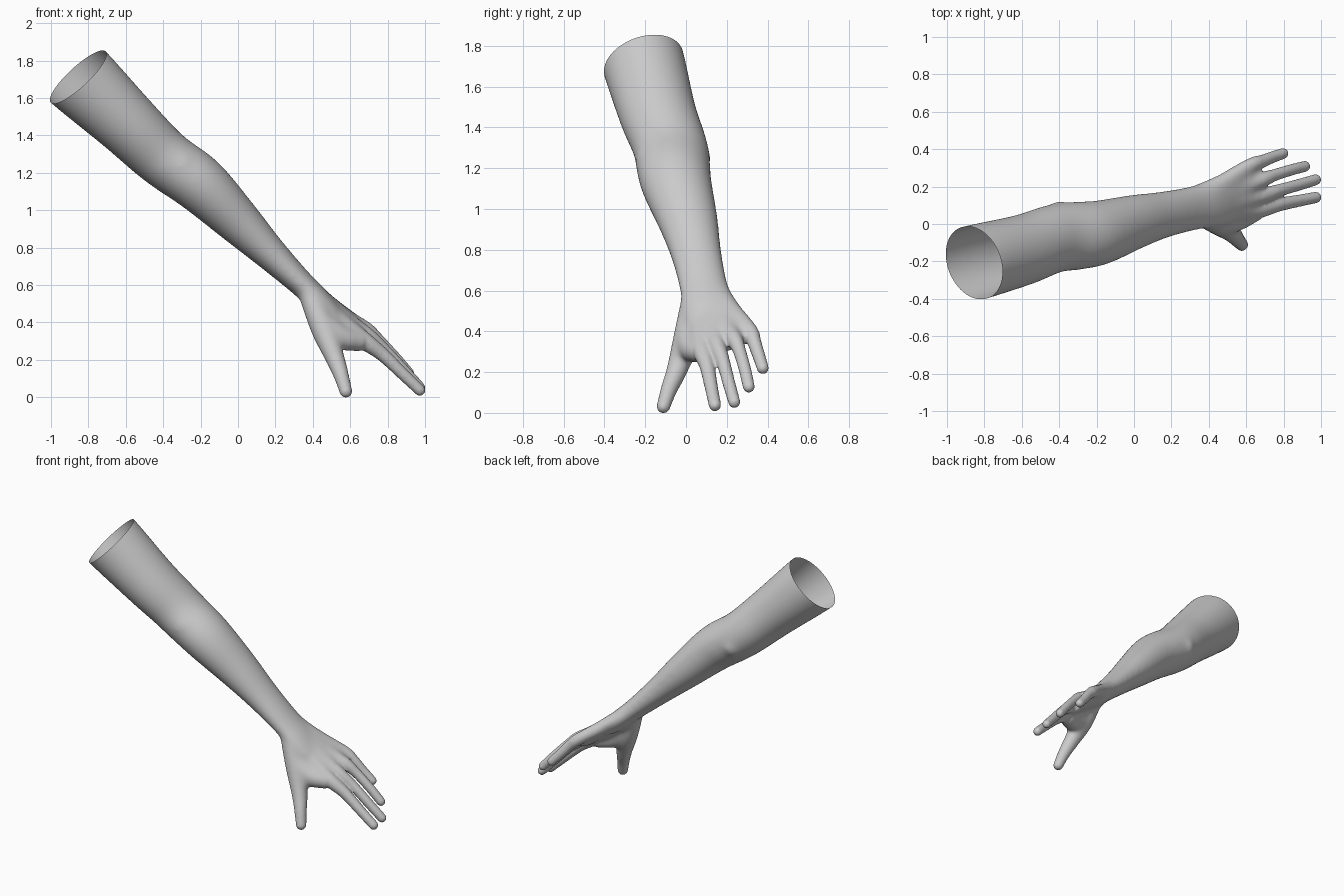
import bpy, bmesh, math
from mathutils import Vector

if "Cube" in bpy.data.objects:
    bpy.data.objects.remove(bpy.data.objects["Cube"])

bm = bmesh.new()


def spline(p, steps):
    """Catmull-Rom through rows of (x, y, z, half width, half thickness)."""
    p = [Vector(q) for q in p]
    e = [2 * p[0] - p[1]] + p + [2 * p[-1] - p[-2]]
    out = []
    for i in range(1, len(e) - 2):
        a, b, c, d = e[i - 1:i + 3]
        for k in range(steps):
            t = k / steps
            out.append(0.5 * (2 * b + (c - a) * t + (2 * a - 5 * b + 4 * c - d) * t * t
                              + (3 * b - a - 3 * c + d) * t ** 3))
    return out + [p[-1]]


def ball(c, r):
    verts = bmesh.ops.create_uvsphere(bm, u_segments=20, v_segments=12, radius=r)["verts"]
    bmesh.ops.translate(bm, verts=verts, vec=c)


def loft(rows, side=(0, 1, 0), steps=5, n=28):
    """Closed tube with elliptical sections square to its path."""
    s = spline(rows, steps)
    rings = []
    for i, q in enumerate(s):
        c = Vector(q[:3])
        t = (Vector(s[min(i + 1, len(s) - 1)][:3]) - Vector(s[max(i - 1, 0)][:3])).normalized()
        w = Vector(side)
        w = (w - t * w.dot(t)).normalized()
        u = t.cross(w)
        rings.append([bm.verts.new(c + w * q[3] * math.cos(a) + u * q[4] * math.sin(a))
                      for a in (2 * math.pi * k / n for k in range(n))])
    for r0, r1 in zip(rings, rings[1:]):
        for k in range(n):
            m = (k + 1) % n
            bm.faces.new((r0[k], r0[m], r1[m], r1[k]))
    bm.faces.new(rings[0][::-1])
    bm.faces.new(rings[-1])


def limb(points):
    """Round tube with rounded ends from rows of (x, y, z, radius)."""
    loft([(*p, p[3]) for p in points], n=18)
    for p in (points[0], points[-1]):
        ball(p[:3], p[3])


# upper arm, elbow, forearm and wrist
loft([(-1.0, -0.25, 1.855, 0.204, 0.203),
      (-0.855, -0.208, 1.718, 0.204, 0.203),
      (-0.6, -0.14, 1.475, 0.191, 0.175),
      (-0.45, -0.085, 1.33, 0.184, 0.163),
      (-0.36, -0.067, 1.255, 0.184, 0.158),
      (-0.2, -0.05, 1.14, 0.176, 0.153),
      (0.0, 0.01, 0.945, 0.148, 0.123),
      (0.16, 0.05, 0.785, 0.126, 0.094),
      (0.32, 0.085, 0.63, 0.121, 0.072),
      (0.42, 0.11, 0.535, 0.133, 0.066),
      (0.5, 0.13, 0.46, 0.13, 0.055)])

# palm slab
loft([(0.36, 0.1, 0.59, 0.115, 0.06),
      (0.45, 0.125, 0.51, 0.138, 0.06),
      (0.56, 0.165, 0.425, 0.148, 0.052),
      (0.65, 0.19, 0.355, 0.145, 0.044),
      (0.68, 0.198, 0.335, 0.135, 0.038)], side=(-0.07, 0.23, 0.11))

# elbow bumps
ball((-0.4, 0.04, 1.25), 0.083)
ball((-0.31, -0.15, 1.24), 0.1)

# palm bones running into the fingers
limb([(0.40, 0.06, 0.54, 0.045), (0.53, 0.07, 0.42, 0.053), (0.67, 0.08, 0.31, 0.048),
      (0.77, 0.103, 0.235, 0.038), (0.88, 0.124, 0.13, 0.033), (0.972, 0.142, 0.042, 0.031)])
limb([(0.40, 0.09, 0.55, 0.045), (0.55, 0.125, 0.435, 0.05), (0.69, 0.153, 0.335, 0.043),
      (0.78, 0.181, 0.26, 0.034), (0.88, 0.209, 0.155, 0.032), (0.972, 0.237, 0.057, 0.03)])
limb([(0.40, 0.12, 0.56, 0.045), (0.54, 0.185, 0.455, 0.048), (0.68, 0.235, 0.37, 0.042),
      (0.75, 0.261, 0.312, 0.033), (0.84, 0.289, 0.217, 0.031), (0.914, 0.308, 0.132, 0.03)])
limb([(0.40, 0.165, 0.575, 0.045), (0.51, 0.245, 0.485, 0.047), (0.62, 0.312, 0.41, 0.042),
      (0.685, 0.335, 0.35, 0.035), (0.74, 0.357, 0.285, 0.032), (0.797, 0.377, 0.223, 0.03)])

# thumb and its web
limb([(0.38, 0.035, 0.56, 0.06), (0.42, 0.02, 0.46, 0.067), (0.465, 0.0, 0.35, 0.07),
      (0.517, -0.045, 0.215, 0.054), (0.552, -0.083, 0.12, 0.041), (0.577, -0.111, 0.035, 0.034)])
limb([(0.47, 0.015, 0.39, 0.065), (0.55, 0.025, 0.325, 0.066), (0.64, 0.065, 0.305, 0.055)])

bmesh.ops.recalc_face_normals(bm, faces=bm.faces)
mesh = bpy.data.meshes.new("arm")
bm.to_mesh(mesh)
bm.free()
arm = bpy.data.objects.new("arm", mesh)
bpy.context.collection.objects.link(arm)
bpy.context.view_layer.objects.active = arm
arm.select_set(True)

# blend the parts into one skin
fuse = arm.modifiers.new("fuse", 'REMESH')
fuse.mode = 'VOXEL'
fuse.voxel_size = 0.008
bpy.ops.object.modifier_apply(modifier="fuse")

# relax the arm and palm strongly, the fingers lightly
soft = arm.vertex_groups.new(name="arm_and_palm")
axis = Vector((0.72, 0.2, -0.66))
for v in arm.data.vertices:
    weight = min(1, max(0, (0.29 - v.co.dot(axis)) / 0.1))
    if weight > 0:
        soft.add([v.index], weight, 'REPLACE')
for name, count, group in (("relax_palm", 80, soft.name), ("relax_all", 9, "")):
    relax = arm.modifiers.new(name, 'SMOOTH')
    relax.factor = 0.5
    relax.iterations = count
    relax.vertex_group = group
    bpy.ops.object.modifier_apply(modifier=name)

# open the upper end
bm = bmesh.new()
bm.from_mesh(arm.data)
bmesh.ops.bisect_plane(bm, geom=bm.verts[:] + bm.edges[:] + bm.faces[:],
                       plane_co=(-0.855, -0.205, 1.717), plane_no=(-0.105, -0.042, 0.113),
                       clear_outer=True)
bm.to_mesh(arm.data)
bm.free()

# rest the thumb tip on the ground
low = min(v.co.z for v in arm.data.vertices)
for v in arm.data.vertices:
    v.co.z -= low

skin = bpy.data.materials.new("light grey")
skin.diffuse_color = (0.6, 0.6, 0.6, 1)
skin.use_nodes = True
skin.node_tree.nodes["Principled BSDF"].inputs["Base Color"].default_value = skin.diffuse_color
arm.data.materials.clear()
arm.data.materials.append(skin)
bpy.ops.object.shade_smooth_by_angle(angle=math.radians(60))
